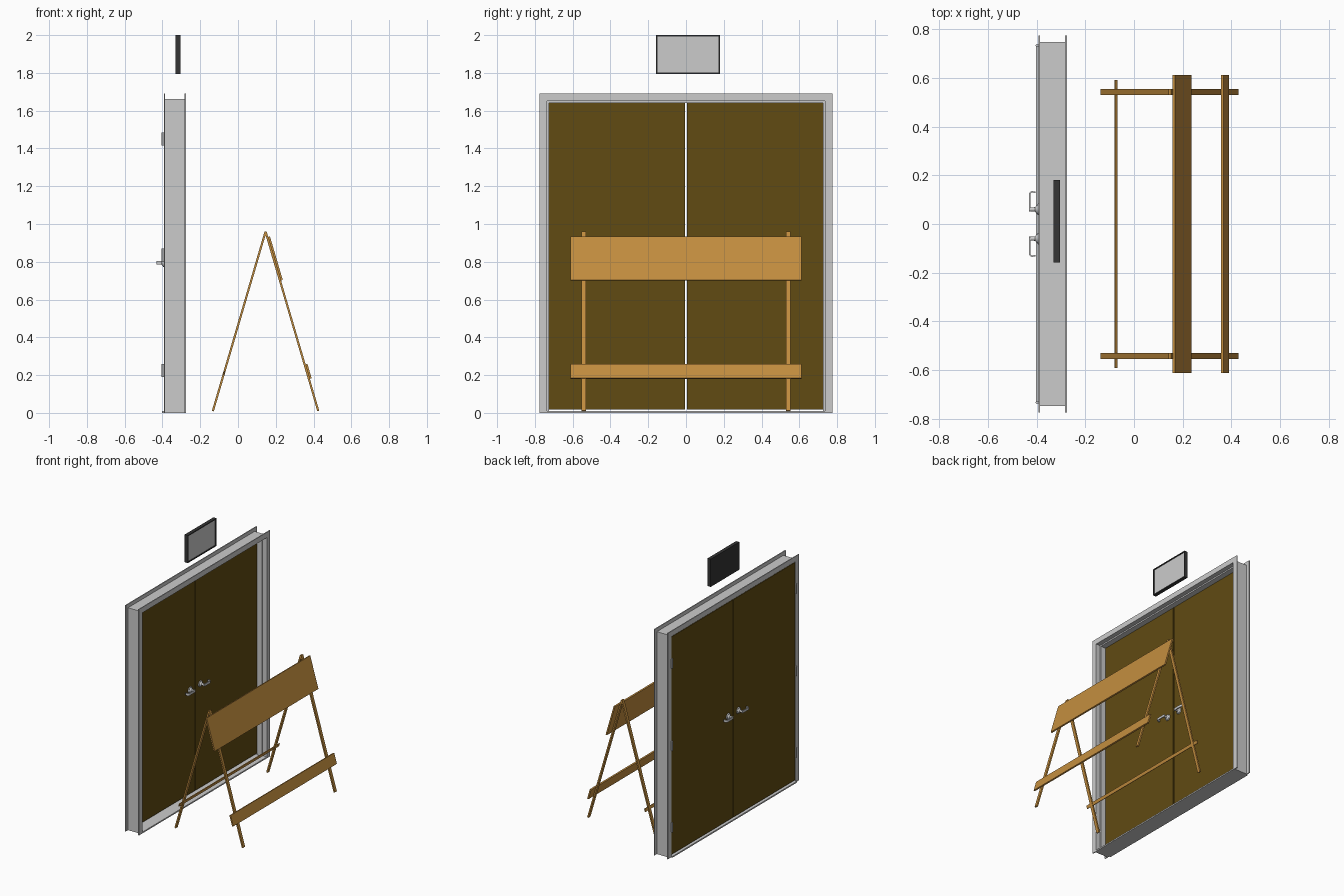
import bpy, bmesh, math
from mathutils import Matrix, Vector

if "Cube" in bpy.data.objects:
    bpy.data.objects.remove(bpy.data.objects["Cube"])


def material(name, rgb):
    m = bpy.data.materials.new(name)
    m.diffuse_color = (*rgb, 1)
    m.use_nodes = True
    m.node_tree.nodes["Principled BSDF"].inputs["Base Color"].default_value = m.diffuse_color
    return m


PINE = material("pine", (0.55, 0.27, 0.05))
BROWN = material("brown_door", (0.12, 0.07, 0.006))
DARK = material("dark_casing", (0.035, 0.035, 0.035))
PANEL = material("pale_panel", (0.55, 0.55, 0.55))


def finish(name, bm, *mats):
    bmesh.ops.recalc_face_normals(bm, faces=bm.faces)
    me = bpy.data.meshes.new(name)
    bm.to_mesh(me)
    bm.free()
    ob = bpy.data.objects.new(name, me)
    bpy.context.collection.objects.link(ob)
    for m in mats:
        me.materials.append(m)
    return ob


def smooth(ob):
    bpy.ops.object.select_all(action='DESELECT')
    ob.select_set(True)
    bpy.context.view_layer.objects.active = ob
    bpy.ops.object.shade_smooth_by_angle()


def add_box(bm, lo, hi):
    lo, hi = Vector(lo), Vector(hi)
    bmesh.ops.create_cube(bm, size=1, matrix=Matrix.Translation((lo + hi) / 2)
                          @ Matrix.Diagonal((*(hi - lo), 1)))


def box(name, lo, hi, *mats):
    bm = bmesh.new()
    add_box(bm, lo, hi)
    return finish(name, bm, *mats)


def slat(name, foot, head, thick, y0, y1):
    """Plank running from foot to head (x, z), spanning y0 to y1."""
    a, b = Vector((foot[0], 0, foot[1])), Vector((head[0], 0, head[1]))
    d = b - a
    mat = (Matrix.Translation((a + b) / 2 + Vector((0, (y0 + y1) / 2, 0)))
           @ Matrix.Rotation(math.atan2(d.x, d.z), 4, 'Y')
           @ Matrix.Diagonal((thick, y1 - y0, d.length, 1)))
    bm = bmesh.new()
    bmesh.ops.create_cube(bm, size=1, matrix=mat)
    return finish(name, bm, PINE)


# Door frame: one jamb profile (x, distance outward) mitred round the opening
HALF, TOP = 0.735, 1.65
X0, X1, T = -0.393, -0.276, 0.007
profile = [(X0, 0), (X0, 0.04), (X0 + T, 0.04), (X0 + T, 0.013),
           (X1 - T, 0.013), (X1 - T, 0.04), (X1, 0.04), (X1, 0),
           (-0.31, 0), (-0.31, -0.01), (-0.352, -0.01), (-0.352, 0)]
bm = bmesh.new()
rings = []
for sy, up in ((-1, 0), (-1, 1), (1, 1), (1, 0)):
    rings.append([bm.verts.new((x, sy * (HALF + o), up * (TOP + o))) for x, o in profile])
n = len(profile)
for a, b in zip(rings, rings[1:]):
    for i in range(n):
        bm.faces.new((a[i], a[(i + 1) % n], b[(i + 1) % n], b[i]))
bm.faces.new(rings[0])
bm.faces.new(rings[-1])
finish("door_frame", bm)
box("threshold", (-0.403, -HALF, 0), (X1, HALF, 0.01))

# Door leaves, hinges and lever handles
DX0, DX1 = -0.391, -0.355
for side, sy in (("left", -1), ("right", 1)):
    ys = sorted((sy * 0.004, sy * 0.731))
    box(side + "_door", (DX0, ys[0], 0.018), (DX1, ys[1], 1.645), BROWN)

    for k, z in enumerate((0.225, 0.835, 1.45)):
        bm = bmesh.new()
        bmesh.ops.create_cone(bm, cap_ends=True, segments=12, radius1=0.006, radius2=0.006,
                              depth=0.07, matrix=Matrix.Translation((-0.398, sy * 0.733, z)))
        smooth(finish(f"{side}_hinge_{k + 1}", bm))

    for face, fx, out in (("back", DX0, -1), ("front", DX1, 1)):
        # Round rose tapering into a neck
        bm = bmesh.new()
        for r1, r2, d0, d1 in ((0.024, 0.022, 0, 0.006), (0.019, 0.009, 0.006, 0.016),
                               (0.009, 0.008, 0.016, 0.04)):
            mat = (Matrix.Translation((fx + out * (d0 + d1) / 2, sy * 0.06, 0.795))
                   @ Matrix.Rotation(out * math.pi / 2, 4, 'Y'))
            bmesh.ops.create_cone(bm, cap_ends=True, segments=20, radius1=r1, radius2=r2,
                                  depth=d1 - d0, matrix=mat)
        smooth(finish(f"{side}_{face}_rose", bm))
        # Flat lever bar whose end curls back to the door
        path = [(0.036, 0.052), (0.038, 0.075), (0.038, 0.117)]
        path += [(0.026 + 0.012 * math.cos(t), 0.12 + 0.012 * math.sin(t))
                 for t in (math.radians(15 * i) for i in range(1, 7))]
        path += [(0.014, 0.13)]
        outer, inner = [], []
        for i, p in enumerate(path):
            a, b = Vector(path[max(i - 1, 0)]), Vector(path[min(i + 1, len(path) - 1)])
            t = (b - a).normalized() * 0.003
            outer.append((p[0] + t.y, p[1] - t.x))
            inner.append((p[0] - t.y, p[1] + t.x))
        bm = bmesh.new()
        f = bm.faces.new([bm.verts.new((fx + out * d, sy * y, 0.786))
                          for d, y in outer + inner[::-1]])
        ext = bmesh.ops.extrude_face_region(bm, geom=[f])
        bmesh.ops.translate(bm, vec=(0, 0, 0.018),
                            verts=[v for v in ext["geom"] if isinstance(v, bmesh.types.BMVert)])
        smooth(finish(f"{side}_{face}_lever", bm))

# Hanging sign: dark casing with a recessed blank panel
bm = bmesh.new()
add_box(bm, (-0.33, -0.158, 1.793), (-0.304, 0.18, 2.0))
bm.normal_update()
face = max(bm.faces, key=lambda f: f.calc_center_median().x)
bmesh.ops.inset_region(bm, faces=[face], thickness=0.011)
bmesh.ops.inset_region(bm, faces=[face], thickness=0.0005, depth=-0.005)
face.material_index = 1
finish("sign", bm, DARK, PANEL)

# Folding barricade: two A-frames carrying boards
APEX, FRONT, BACK = (0.146, 0.96), (0.425, 0.01), (-0.133, 0.01)


def along(foot, z, shift=0.0):
    """Point (x, z) on the leg line, moved sideways by shift."""
    k = (z - foot[1]) / (APEX[1] - foot[1])
    return foot[0] + (APEX[0] - foot[0]) * k + shift, z


for side, y in (("left", -0.542), ("right", 0.542)):
    slat(side + "_front_leg", FRONT, APEX, 0.011, y - 0.012, y + 0.012)
    slat(side + "_back_leg", BACK, APEX, 0.011, y - 0.012, y + 0.012)
slat("top_board", along(FRONT, 0.702, 0.01), along(FRONT, 0.933, 0.01), 0.011, -0.612, 0.612)
slat("lower_board", along(FRONT, 0.182, 0.01), along(FRONT, 0.258, 0.01), 0.011, -0.612, 0.612)
slat("back_rail", along(BACK, 0.2), along(BACK, 0.222), 0.006, -0.592, 0.592)
